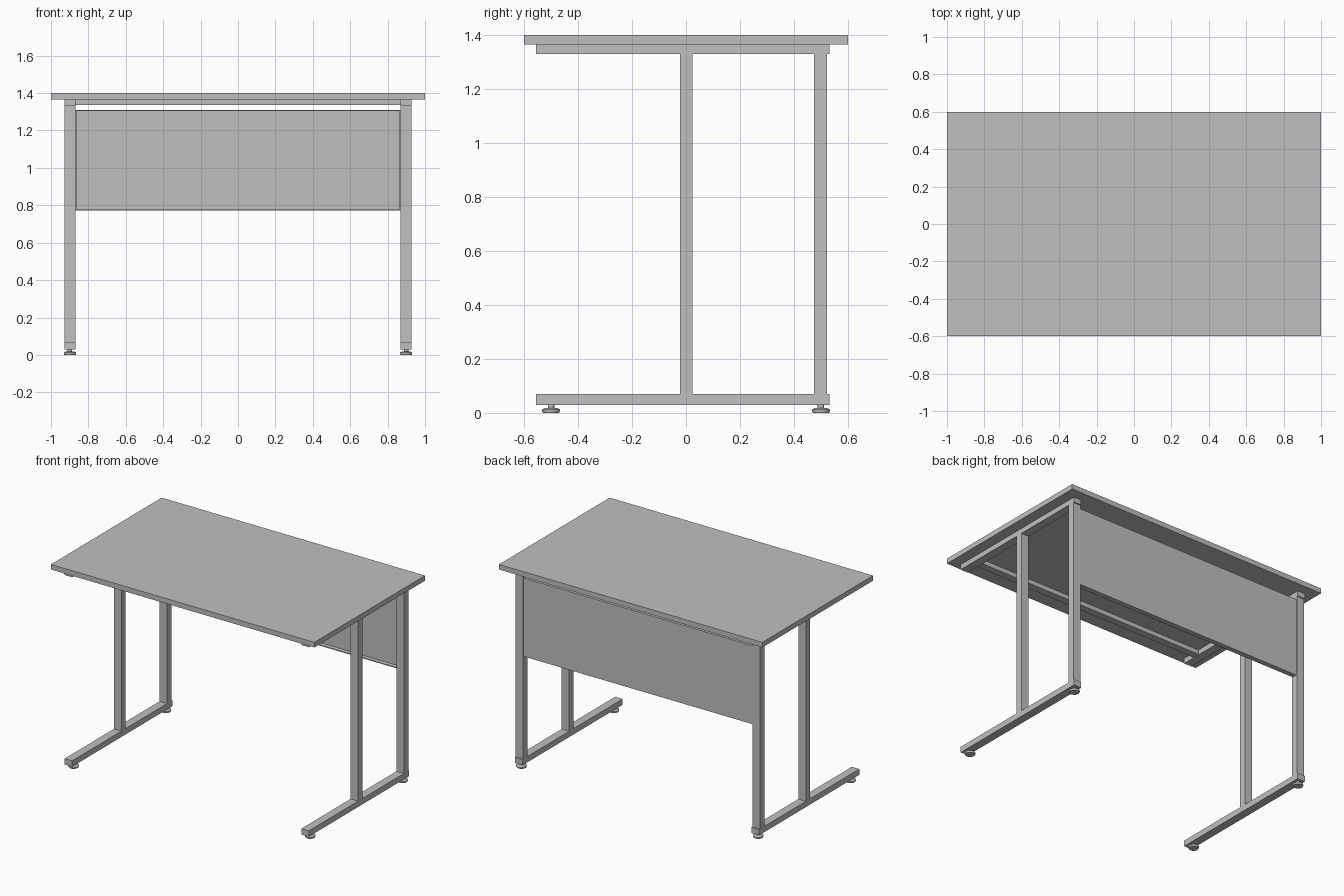
import bpy, bmesh, math
from mathutils import Vector

cube = bpy.data.objects.get("Cube")
if cube:
    bpy.data.objects.remove(cube, do_unlink=True)

grey = bpy.data.materials.new("light grey")
grey.use_nodes = True
grey.diffuse_color = (0.53, 0.53, 0.53, 1)
grey.node_tree.nodes["Principled BSDF"].inputs["Base Color"].default_value = (0.53, 0.53, 0.53, 1)


def finish(name, bm):
    mesh = bpy.data.meshes.new(name)
    bmesh.ops.recalc_face_normals(bm, faces=bm.faces)
    bm.to_mesh(mesh)
    bm.free()
    obj = bpy.data.objects.new(name, mesh)
    bpy.context.collection.objects.link(obj)
    mesh.materials.append(grey)
    return obj


def box(name, low, high):
    low, high = Vector(low), Vector(high)
    bm = bmesh.new()
    bmesh.ops.create_cube(bm, size=1)
    for v in bm.verts:
        v.co = (low + high) / 2 + v.co * (high - low)
    return finish(name, bm)


def foot(name, x, y):
    # Lathe the levelling foot: pad, taper and threaded stem
    bm = bmesh.new()
    profile = [(0, 0), (0.03, 0), (0.033, 0.006), (0.033, 0.012), (0.022, 0.019),
               (0.012, 0.019), (0.012, 0.035), (0, 0.035)]
    verts = [bm.verts.new((x + r, y, z)) for r, z in profile]
    edges = [bm.edges.new(pair) for pair in zip(verts, verts[1:])]
    bmesh.ops.spin(bm, geom=verts + edges, cent=(x, y, 0), axis=(0, 0, 1),
                   angle=math.tau, steps=20)
    bmesh.ops.remove_doubles(bm, verts=bm.verts, dist=0.0005)
    obj = finish(name, bm)
    bpy.ops.object.select_all(action="DESELECT")
    obj.select_set(True)
    bpy.context.view_layer.objects.active = obj
    bpy.ops.object.shade_smooth_by_angle(angle=math.radians(30))


# Worktop
box("worktop", (-1, -0.6, 1.365), (1, 0.6, 1.4))

# Side frames, one at each end
INNER, OUTER = 0.87, 0.927
for side, s in (("left", 1), ("right", -1)):
    x0, x1 = sorted((s * INNER, s * OUTER))

    def part(name, y0, y1, z0, z1):
        box(f"{side}_{name}", (x0, y0, z0), (x1, y1, z1))

    for level, z0, z1 in (("top", 1.33, 1.365), ("bottom", 0.03, 0.07)):
        part(f"{level}_rail", -0.55, 0.525, z0, z1)
        part(f"{level}_front_cap", -0.556, -0.55, z0, z1)
        part(f"{level}_back_cap", 0.525, 0.531, z0, z1)
    part("middle_post", -0.022, 0.025, 0.07, 1.33)
    part("back_leg", 0.475, 0.523, 0.07, 1.33)
    for end, y in (("front", -0.5), ("back", 0.5)):
        foot(f"{side}_{end}_foot", s * (INNER + OUTER) / 2, y)

# Cross bar under the front of the worktop
box("front_cross_bar", (-INNER, -0.47, 1.335), (INNER, -0.42, 1.365))

# Modesty panel: thin sheet with edges folded towards the front
LOW, HIGH, SHEET, LIP = 0.772, 1.31, 0.006, 0.483
box("modesty_panel", (-INNER, 0.512, LOW), (INNER, 0.518, HIGH))
box("panel_bottom_lip", (-INNER, LIP, LOW), (INNER, 0.512, LOW + SHEET))
box("panel_top_lip", (-INNER, LIP, HIGH - SHEET), (INNER, 0.512, HIGH))
for side, s in (("left", 1), ("right", -1)):
    x0, x1 = sorted((s * INNER, s * (INNER - SHEET)))
    box(f"panel_{side}_lip", (x0, LIP, LOW + SHEET), (x1, 0.512, HIGH - SHEET))
